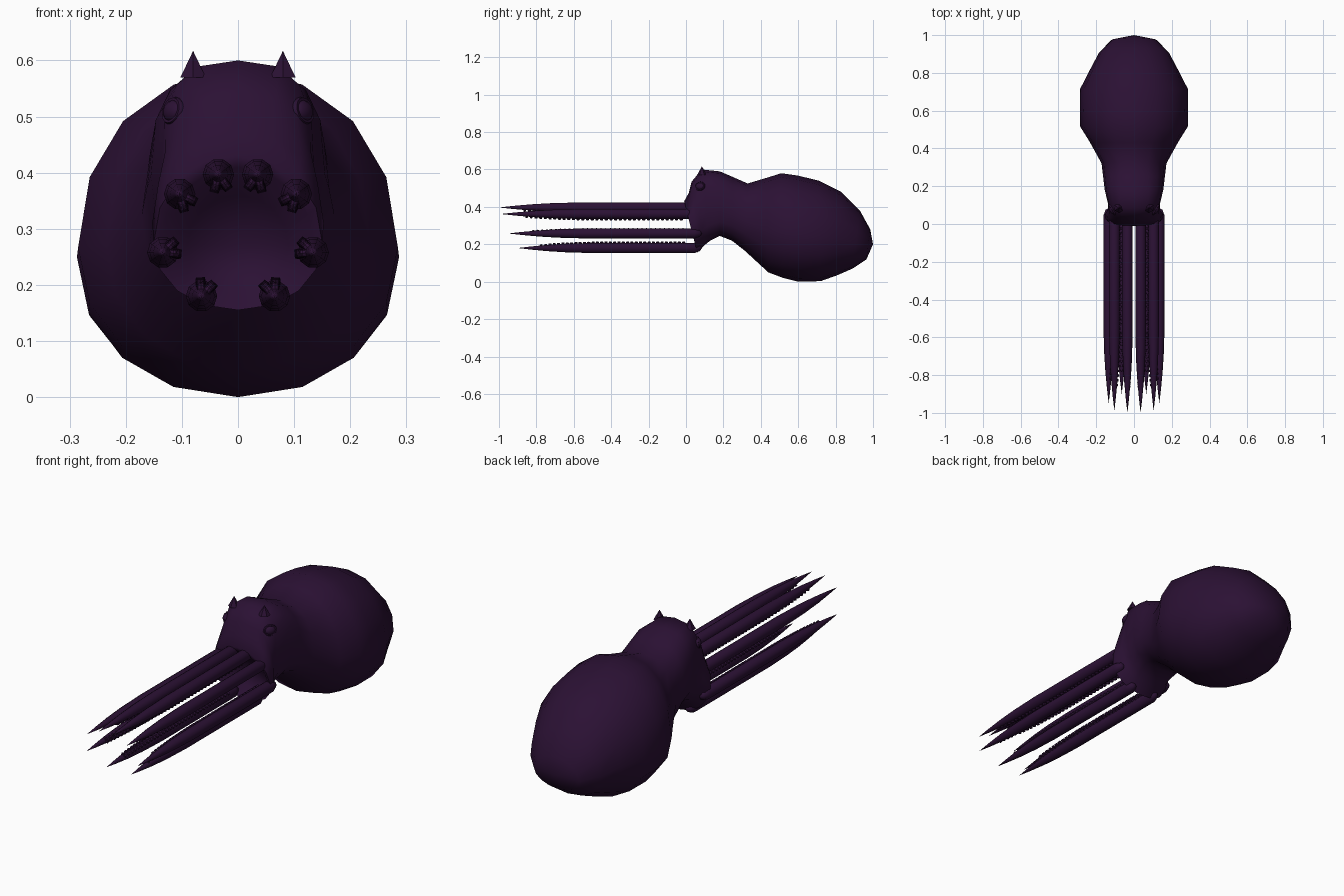
import bpy, bmesh, math
from mathutils import Vector, Matrix

cube = bpy.data.objects.get("Cube")
if cube:
    bpy.data.objects.remove(cube, do_unlink=True)

skin = bpy.data.materials.new("dark purple skin")
SKIN = (0.024, 0.0055, 0.034, 1)
skin.diffuse_color = SKIN
skin.use_nodes = True
skin.node_tree.nodes["Principled BSDF"].inputs["Base Color"].default_value = SKIN


def finish(bm, name, angle=60):
    """Turn a bmesh into a smooth shaded object."""
    bmesh.ops.recalc_face_normals(bm, faces=bm.faces)
    mesh = bpy.data.meshes.new(name)
    bm.to_mesh(mesh)
    bm.free()
    mesh.materials.append(skin)
    ob = bpy.data.objects.new(name, mesh)
    bpy.context.collection.objects.link(ob)
    bpy.ops.object.select_all(action='DESELECT')
    ob.select_set(True)
    bpy.context.view_layer.objects.active = ob
    bpy.ops.object.shade_smooth_by_angle(angle=math.radians(angle))
    return ob


def loft(bm, rings, start, end):
    """Skin a list of point rings and close both ends to a pole."""
    loops = [[bm.verts.new(p) for p in r] for r in rings]
    n = len(loops[0])
    for a, b in zip(loops, loops[1:]):
        for i in range(n):
            j = (i + 1) % n
            bm.faces.new((a[i], a[j], b[j], b[i]))
    for ring, pole in ((loops[0], start), (loops[-1], end)):
        v = bm.verts.new(pole)
        for i in range(n):
            bm.faces.new((ring[i], ring[(i + 1) % n], v))


def section(yb, zb, yt, zt, w, power, mid=0.44, n=16):
    """Leaning rounded section from its bottom point to its top point."""
    pts = []
    for i in range(n):
        a = math.tau * i / n
        c, s = math.cos(a), math.sin(a)
        x = w * math.copysign(abs(c) ** (2 / power), c)
        v = math.copysign(abs(s) ** (2 / power), s)
        t = mid + v * ((1 - mid) if v > 0 else mid)
        pts.append((x, yb + (yt - yb) * t, zb + (zt - zb) * t))
    return pts


# Head and mantle: bottom y, z, top y, z, half width, squareness
profile = [
    (0.10, 0.20, 0.05, 0.36, 0.09, 2),
    (0.065, 0.165, 0.00, 0.41, 0.135, 2),
    (0.06, 0.155, -0.01, 0.43, 0.15, 2.1),
    (0.085, 0.18, 0.015, 0.475, 0.153, 2.2),
    (0.105, 0.20, 0.03, 0.535, 0.138, 2.6),
    (0.13, 0.22, 0.085, 0.60, 0.138, 3),
    (0.18, 0.245, 0.18, 0.59, 0.155, 2.8),
    (0.245, 0.22, 0.25, 0.56, 0.163, 2.5),
    (0.315, 0.165, 0.33, 0.525, 0.172, 2.3),
    (0.44, 0.05, 0.43, 0.555, 0.235, 2.1),
    (0.52, 0.02, 0.51, 0.58, 0.285, 2.1),
    (0.60, 0.0, 0.60, 0.567, 0.287, 2.1),
    (0.72, 0.003, 0.71, 0.54, 0.285, 2.1),
    (0.81, 0.035, 0.83, 0.48, 0.232, 2.1),
    (0.89, 0.07, 0.93, 0.38, 0.185, 2.1),
    (0.965, 0.12, 0.985, 0.28, 0.12, 2),
]
bm = bmesh.new()
loft(bm, [section(*p) for p in profile], (0, 0.12, 0.27), (0, 1.0, 0.2))
finish(bm, "body", 70)


# Arms: round tubes with a long pointed tip
def arm(name, x, z, root, tip):
    bm = bmesh.new()
    length = root - tip
    taper = [(0, 0.6), (0.03, 1), (0.6, 1), (0.74, 0.85), (0.84, 0.62), (0.93, 0.3)]
    radius = 0.028
    rings = []
    for t, k in taper:
        rings.append([(x + radius * k * math.cos(math.tau * i / 10),
                       root - length * t,
                       z + radius * k * math.sin(math.tau * i / 10))
                      for i in range(10)])
    loft(bm, rings, (x, root + 0.01, z), (x, tip, z))
    finish(bm, name)

    # Two rows of suckers on the side that faces the mouth
    bm = bmesh.new()
    inward = math.atan2(0.285 - z, -x * 0.6)
    count = 34
    for row in (-0.42, 0.42):
        d = Vector((math.cos(inward + row), 0, math.sin(inward + row)))
        turn = d.to_track_quat('Z', 'Y').to_matrix().to_4x4()
        for i in range(count):
            t = 0.09 + 0.78 * i / (count - 1)
            k = next(k0 + (k1 - k0) * (t - t0) / (t1 - t0)
                     for (t0, k0), (t1, k1) in zip(taper, taper[1:]) if t <= t1)
            pos = Vector((x, root - length * t, z)) + d * radius * k
            bmesh.ops.create_cone(bm, cap_ends=True, segments=8,
                                  radius1=0.006 + 0.004 * k, radius2=0.005 + 0.003 * k,
                                  depth=0.011, matrix=Matrix.Translation(pos) @ turn)
    finish(bm, name + "_suckers", 40)


# Eyelids, eyes and horns
def eye(side, sign):
    base = Matrix.Translation((sign * 0.116, 0.075, 0.51))
    look = Vector((sign * 0.85, -0.5, 0.25)).to_track_quat('Z', 'Y').to_matrix().to_4x4()
    bm = bmesh.new()
    bmesh.ops.create_uvsphere(bm, u_segments=12, v_segments=8, radius=1,
                              matrix=base @ look @ Matrix.Diagonal((0.026, 0.02, 0.014, 1)))
    finish(bm, side + "_eye")
    bpy.ops.mesh.primitive_torus_add(major_segments=16, minor_segments=6,
                                     major_radius=0.026, minor_radius=0.006)
    lid = bpy.context.object
    lid.name = side + "_eyelid"
    lid.matrix_world = base @ look @ Matrix.Diagonal((1, 0.8, 1, 1))
    lid.data.materials.append(skin)
    bpy.ops.object.shade_smooth_by_angle(angle=math.radians(60))


def horn(side, sign):
    bm = bmesh.new()
    bmesh.ops.create_cone(bm, cap_ends=True, segments=6, radius1=0.026, radius2=0,
                          depth=0.047,
                          matrix=Matrix.Translation((sign * 0.08, 0.085, 0.5935)))
    finish(bm, side + "_horn", 40)


arms = {
    "upper_arm": (0.035, 0.397, 0.06, -1.0),
    "shoulder_arm": (0.104, 0.362, 0.07, -0.99),
    "side_arm": (0.134, 0.258, 0.075, -0.95),
    "lower_arm": (0.065, 0.18, 0.075, -0.9),
}
for side, sign in (("left", 1), ("right", -1)):
    for part, (x, z, root, tip) in arms.items():
        arm(f"{side}_{part}", sign * x, z, root, tip)
    eye(side, sign)
    horn(side, sign)
